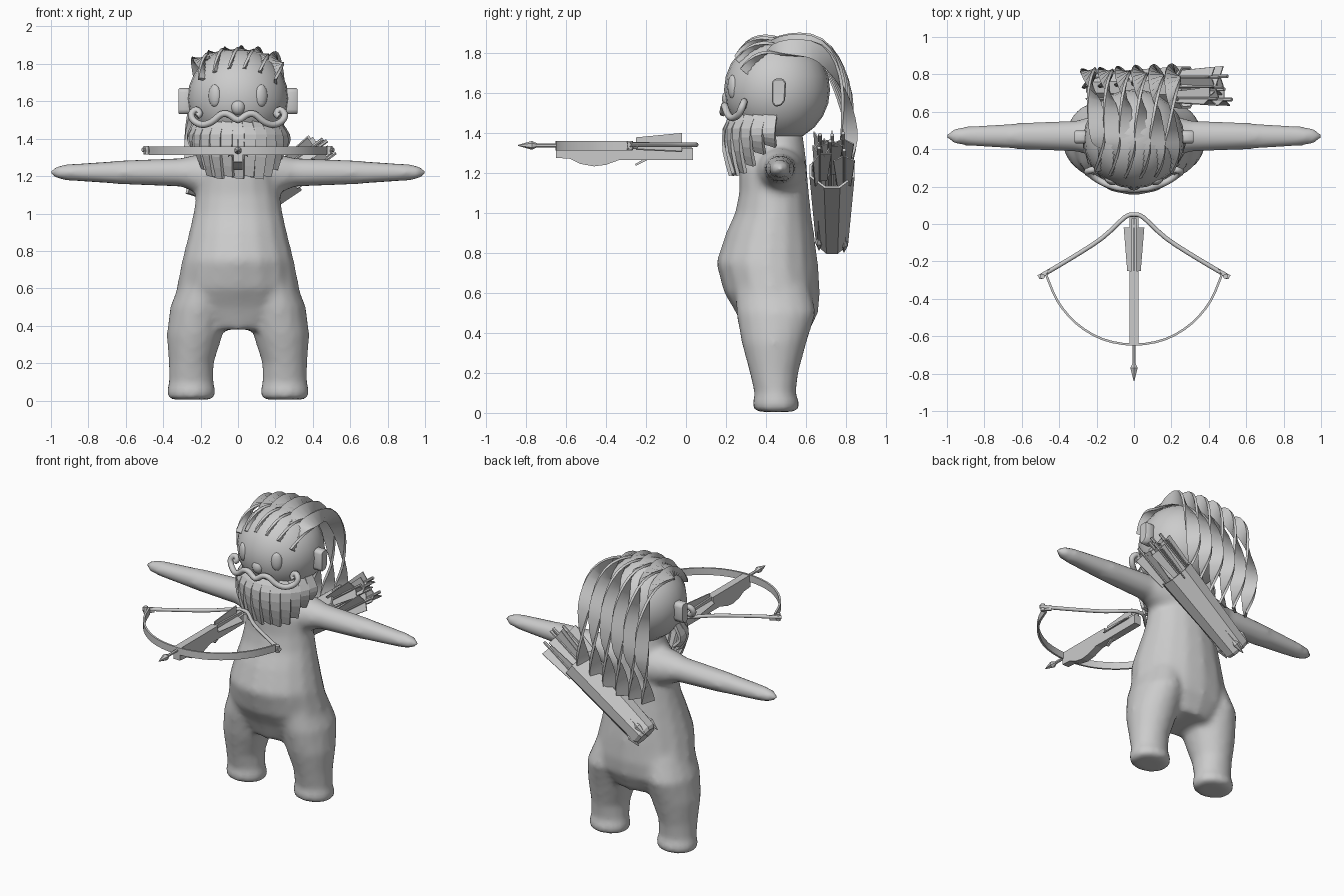
import bpy, bmesh
from math import sin, cos, pi, radians, sqrt
from mathutils import Vector as V, Matrix

if "Cube" in bpy.data.objects:
    bpy.data.objects.remove(bpy.data.objects["Cube"])


def finish(name, bm, smooth=None):
    bmesh.ops.recalc_face_normals(bm, faces=bm.faces)
    me = bpy.data.meshes.new(name)
    bm.to_mesh(me)
    bm.free()
    ob = bpy.data.objects.new(name, me)
    bpy.context.collection.objects.link(ob)
    if smooth:
        bpy.ops.object.select_all(action='DESELECT')
        bpy.context.view_layer.objects.active = ob
        ob.select_set(True)
        bpy.ops.object.shade_smooth_by_angle(angle=radians(smooth))
    return ob


def loft(bm, rings):
    """Skin closed rings of points and cap both ends."""
    vs = [[bm.verts.new(p) for p in r] for r in rings]
    n = len(vs[0])
    for a, b in zip(vs, vs[1:]):
        for i in range(n):
            j = (i + 1) % n
            bm.faces.new((a[i], a[j], b[j], b[i]))
    bm.faces.new(vs[0][::-1])
    bm.faces.new(vs[-1])


def ring(c, u, v, n=16):
    return [V(c) + V(u) * cos(2 * pi * i / n) + V(v) * sin(2 * pi * i / n) for i in range(n)]


def smooth_path(pts, k):
    p = [V(q) for q in pts]
    p = [2 * p[0] - p[1]] + p + [2 * p[-1] - p[-2]]
    out = []
    for i in range(1, len(p) - 2):
        a, b, c, d = p[i - 1:i + 3]
        for s in range(k):
            t = s / k
            out.append(.5 * (2 * b + (c - a) * t + (2 * a - 5 * b + 4 * c - d) * t * t
                             + (3 * b - a - 3 * c + d) * t ** 3))
    return out + [p[-2]]


def sweep(bm, pts, w, h, ref, n=4, k=4, twist=0, phase=0):
    """Sweep a box (n=4) or round section of half sizes w, h along a smooth path."""
    path = smooth_path(pts, k)
    rings = []
    for i, p in enumerate(path):
        t = (path[min(i + 1, len(path) - 1)] - path[max(i - 1, 0)]).normalized()
        side = V(ref)
        side = (side - t * side.dot(t)).normalized()
        side = Matrix.Rotation(phase + twist * i / (len(path) - 1), 3, t) @ side
        up = t.cross(side)
        if n == 4:
            rings.append([p + side * w * a + up * h * b for a, b in ((1, 1), (-1, 1), (-1, -1), (1, -1))])
        else:
            rings.append(ring(p, side * w, up * h, n))
    loft(bm, rings)


def prism(bm, prof, x0, x1):
    loft(bm, [[(x, y, z) for y, z in prof] for x in (x0, x1)])


def ball(name, c, r, scale=(1, 1, 1), rot=0, seg=24):
    bm = bmesh.new()
    bmesh.ops.create_uvsphere(bm, u_segments=seg, v_segments=seg // 2, radius=r)
    bmesh.ops.scale(bm, vec=scale, verts=bm.verts)
    bmesh.ops.transform(bm, matrix=Matrix.Translation(c) @ Matrix.Rotation(rot, 4, 'Z'), verts=bm.verts)
    return finish(name, bm, 60)


# body: torso, legs and arms fused into one smooth skin
bm = bmesh.new()
torso = [(.38, .2, .45, .15), (.5, .325, .455, .205), (.6, .33, .43, .24), (.75, .3, .405, .255),
         (.9, .262, .42, .22), (1.0, .24, .435, .19), (1.1, .225, .44, .175),
         (1.22, .205, .435, .17), (1.32, .15, .45, .145), (1.42, .12, .46, .12)]
loft(bm, [ring((0, y, z), (rx, 0, 0), (0, ry, 0)) for z, rx, y, ry in torso])
leg = [(.005, .25, .122, .45, .108), (.05, .25, .135, .45, .12), (.09, .25, .12, .446, .103),
       (.2, .25, .121, .44, .122), (.35, .232, .15, .44, .163), (.5, .21, .153, .45, .2),
       (.65, .17, .135, .43, .185)]
arm = [(.08, .14, .13, 1.2), (.2, .115, .112, 1.21), (.3, .085, .078, 1.22), (.6, .072, .066, 1.22),
       (.9, .052, .046, 1.22), (.96, .044, .038, 1.22), (1.005, .012, .012, 1.22)]
for s in (-1, 1):
    loft(bm, [ring((s * x, y, z), (rx, 0, 0), (0, ry, 0)) for z, x, rx, y, ry in leg])
    loft(bm, [ring((s * x, .47, z), (0, ry, 0), (0, 0, rz)) for x, ry, rz, z in arm])
body = finish('body', bm)
rm = body.modifiers.new('fuse', 'REMESH')
rm.mode, rm.voxel_size, rm.use_smooth_shade = 'VOXEL', .02, True
sm = body.modifiers.new('soften', 'SMOOTH')
sm.factor, sm.iterations = .5, 6

# head, nose, eyes
ball('head', (0, .455, 1.615), .265, (1.02, 1, 1))
ball('nose', (0, .215, 1.57), .045, (.9, .8, 1), seg=12)
for s in (-1, 1):
    ball('eye', (s * .125, .232, 1.63), .06, (.58, .35, 1), s * radians(27), 16)
    # ear: rounded plate standing off the side of the head
    bm = bmesh.new()
    prism(bm, [(.43, 1.655), (.445, 1.67), (.485, 1.67), (.5, 1.65), (.495, 1.56),
               (.475, 1.535), (.445, 1.53), (.43, 1.55)], s * .24, s * .318)
    bmesh.ops.bevel(bm, geom=bm.edges[:], offset=.006, segments=1, affect='EDGES')
    finish('ear', bm, 40)

# moustache with curled ends
half = [(.05, .19, 1.53), (.09, .195, 1.53), (.14, .21, 1.49), (.19, .235, 1.475), (.235, .265, 1.495),
        (.25, .28, 1.53), (.225, .29, 1.555), (.205, .285, 1.535), (.22, .28, 1.52)]
bm = bmesh.new()
sweep(bm, [(-x, y, z) for x, y, z in half[::-1]] + [(0, .185, 1.5)] + half, .018, .018, (0, 1, 0), 8, 3)
finish('moustache', bm, 60)

# beard: a fan of hanging strips, shorter toward the ears
bm = bmesh.new()
for i in range(13):
    a = radians(-80 + i * 160 / 12)
    low = 1.19 + .15 * max(0, (abs(a) - .7) / .7) + .012 * (i % 2)
    d = V((sin(a), -cos(a), 0))
    c = V((0, .46, 0))
    sweep(bm, [c + d * .225 + V((0, 0, 1.49)), c + d * .265 + V((0, 0, 1.42)),
               c + d * .26 + V((0, 0, (1.42 + low) / 2)), c + d * .225 + V((0, 0, low))],
          .034, .009, (cos(a), sin(a), 0), 4, 2, twist=.5, phase=-.1)
finish('beard', bm)

# hair: twisted locks combed over the crown and down the back
bm = bmesh.new()
for i in range(6):
    t = i / 5
    xf, xb = -.17 + .37 * t, -.25 + .46 * t
    locks = []
    for f, y, z in [(0, .27, 1.76), (.15, .35, 1.84), (.3, .47, 1.87), (.55, .66, 1.835),
                    (.75, .775, 1.66), (.9, .815, 1.42), (.97, .79, 1.25), (1, .76, 1.1)]:
        x = xf + (xb - xf) * f
        drop = (.27 - sqrt(.27 ** 2 - x * x)) * .75 * (1 - f)
        locks.append((x, y + (.5 * drop if f < .2 else 0), z - drop))
    sweep(bm, locks, .043, .008, (1, 0, 0), 4, 4, twist=2.6 * pi, phase=.3 + i * .25)
finish('hair', bm, 35)


def arrow(name, tail, d, u):
    """Bolt with three fins; tail is the nock end, d points to the nock."""
    tail, d, u = V(tail), V(d).normalized(), V(u).normalized()
    w = d.cross(u)
    bm = bmesh.new()
    at = lambda s, r, n=6: ring(tail - d * s, u * r, w * r, n)
    loft(bm, [at(0, .01), at(.79, .01)])
    loft(bm, [at(.77, .008), at(.8, .022), at(.87, .002)])
    for k in range(3):
        a = 2 * pi * k / 3
        o, q = u * cos(a) + w * sin(a), (w * cos(a) - u * sin(a)) * .003
        quad = [tail - d * .05, tail - d * .05 + o * .062, tail - d * .28 + o * .04, tail - d * .28]
        loft(bm, [[p + q for p in quad], [p - q for p in quad]])
    finish(name, bm)


# quiver: chamfered tapering box slung across the back, hollow at the top
ax = V((cos(radians(36)), 0, sin(radians(36))))
px = V((-ax.z, 0, ax.x))
mouth = V((.28, .73, 1.21))


def octo(s, h, w):
    c = .35
    pts = [(1, -c), (1, c), (c, 1), (-c, 1), (-1, c), (-1, -c), (-c, -1), (c, -1)]
    return [mouth - ax * s + px * h * a + V((0, w * b, 0)) for a, b in pts]


bm = bmesh.new()
loft(bm, [octo(.61, .072, .068), octo(.59, .085, .08), octo(0, .105, .113),
          octo(0, .093, .1), octo(.3, .085, .09)])
finish('quiver', bm)
for k, (h, w) in enumerate([(.05, -.06), (.05, .055), (-.05, -.065), (-.045, .06), (0, -.01), (.03, 0)]):
    arrow('quiver_arrow', mouth + px * h + V((0, w, 0)) + ax * (.24 + .012 * (k % 3)), ax,
          px if k % 2 else V((0, 1, 0)))

# crossbow stock
bm = bmesh.new()
prism(bm, [(-.65, 1.355), (-.25, 1.355), (-.25, 1.325), (.035, 1.325), (.035, 1.265), (-.33, 1.265),
           (-.4, 1.24), (-.46, 1.232), (-.53, 1.245), (-.58, 1.27), (-.65, 1.275)], -.024, .024)
prism(bm, [(-.25, 1.355), (.03, 1.345), (.03, 1.33), (-.25, 1.32)], -.014, .014)
finish('crossbow_stock', bm)
# trigger
bm = bmesh.new()
prism(bm, [(-.18, 1.27), (-.25, 1.235), (-.255, 1.243), (-.2, 1.275)], -.008, .008)
finish('trigger', bm)
# limb, string and tip pins
bm = bmesh.new()
arc = [(.47, -.27, 1.335), (.41, -.41, 1.335), (.31, -.53, 1.335), (.17, -.615, 1.335)]
sweep(bm, arc + [(0, -.645, 1.335)] + [(-x, y, z) for x, y, z in arc[::-1]], .023, .006, (0, 0, 1), 4, 3)
finish('crossbow_limb', bm, 40)
bm = bmesh.new()
cord = [(.51, -.285, 1.34), (.34, -.185, 1.34), (.17, -.075, 1.34), (.05, .035, 1.34)]
sweep(bm, cord + [(0, .05, 1.34)] + [(-x, y, z) for x, y, z in cord[::-1]], .012, .012, (0, 0, 1), 8, 3)
for s in (-1, 1):
    sweep(bm, [(s * .49, -.28, 1.315), (s * .49, -.28, 1.36)], .014, .014, (1, 0, 0), 8, 1)
    sweep(bm, [(s * .45, -.245, 1.335), (s * .5, -.29, 1.335)], .008, .02, (1, 1, 0), 6, 1)
finish('crossbow_string', bm, 50)
arrow('loaded_bolt', (0, .03, 1.337), (0, 1, 0), (0, 0, 1))
